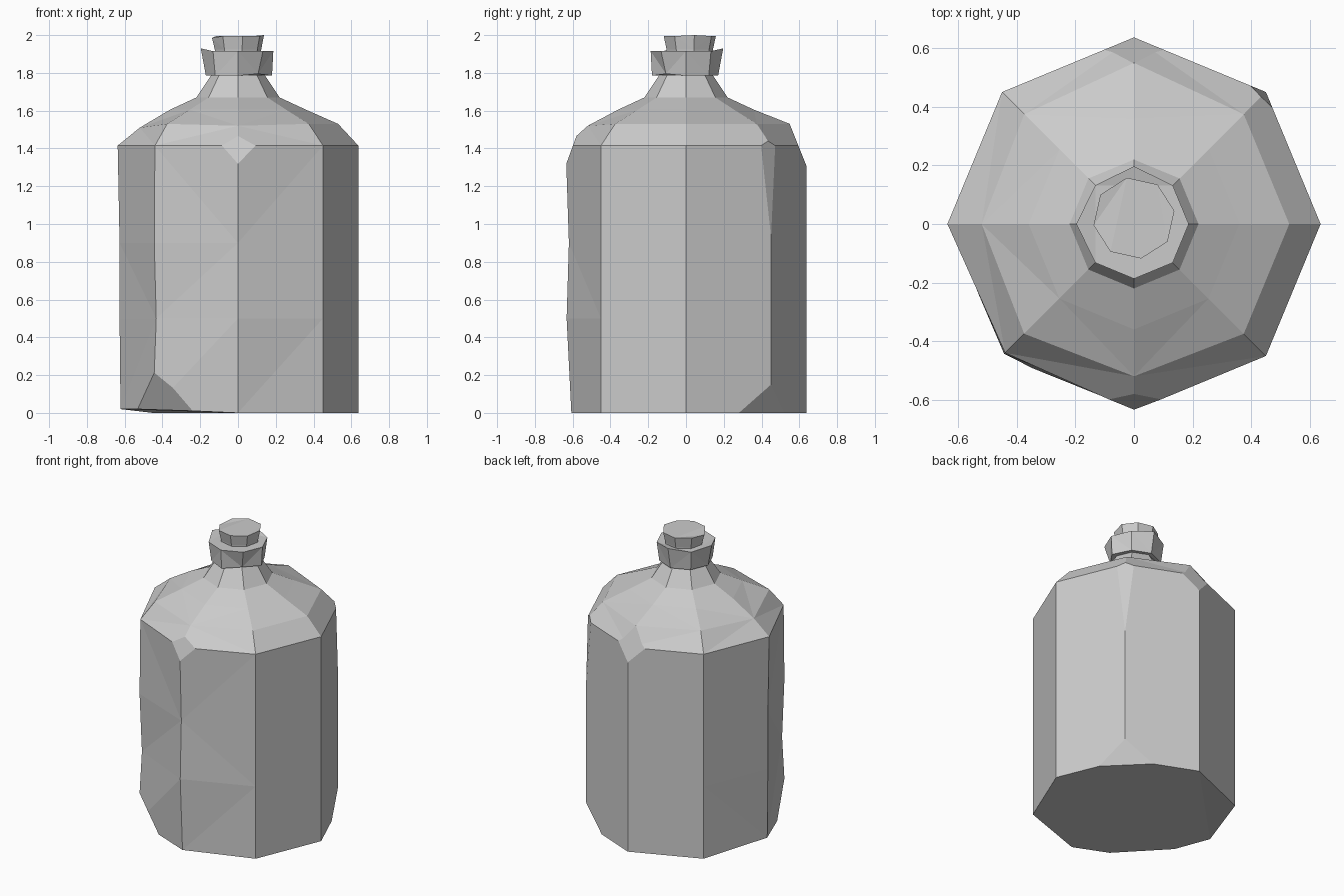
import bpy, bmesh, math
from mathutils import Vector

old = bpy.data.objects.get("Cube")
if old:
    bpy.data.objects.remove(old)

grey = bpy.data.materials.new("stone grey")
grey.use_nodes = True
grey.diffuse_color = (0.6, 0.6, 0.6, 1)
grey.node_tree.nodes["Principled BSDF"].inputs["Base Color"].default_value = (0.6, 0.6, 0.6, 1)

SIDES = 8
FRONT, BACK, FRONT_RIGHT, BACK_LEFT = 270, 90, 225, 45


def lathe(name, rings, dents=None, chips=(), turn=0, centre=(0, 0)):
    """Stack octagonal rings (radius, z); dents shift single corners; chips cut edges flat."""
    dents = dents or {}
    bm = bmesh.new()
    loops = []
    for i, (r, z) in enumerate(rings):
        loop = []
        for k in range(SIDES):
            deg = k * 360 / SIDES
            dr, dz = dents.get((i, deg), (0, 0))
            a = math.radians(deg + turn)
            loop.append(bm.verts.new((centre[0] + (r + dr) * math.cos(a),
                                      centre[1] + (r + dr) * math.sin(a), z + dz)))
        loops.append(loop)
    for low, high in zip(loops, loops[1:]):
        for k in range(SIDES):
            n = (k + 1) % SIDES
            bm.faces.new((low[k], low[n], high[n], high[k]))
    bm.faces.new(loops[0][::-1])
    bm.faces.new(loops[-1])
    bmesh.ops.triangulate(bm, faces=bm.faces)
    for deg, radius, z, slope in chips:
        a = math.radians(deg)
        out = Vector((math.cos(a), math.sin(a), 0))
        cut = bmesh.ops.bisect_plane(
            bm, geom=bm.verts[:] + bm.edges[:] + bm.faces[:],
            plane_co=out * radius + Vector((0, 0, z)),
            plane_no=(out + Vector((0, 0, slope))).normalized(), clear_outer=True)
        edges = [e for e in cut["geom_cut"] if isinstance(e, bmesh.types.BMEdge)]
        bmesh.ops.holes_fill(bm, edges=edges, sides=0)
    bmesh.ops.recalc_face_normals(bm, faces=bm.faces)
    mesh = bpy.data.meshes.new(name)
    bm.to_mesh(mesh)
    bm.free()
    mesh.materials.append(grey)
    obj = bpy.data.objects.new(name, mesh)
    bpy.context.collection.objects.link(obj)
    return obj


# Body with shoulder and neck, worn at a few corners
body_rings = [(0.637, 0), (0.637, 0.5), (0.637, 0.9), (0.637, 1.415),
              (0.53, 1.53), (0.36, 1.605), (0.22, 1.67), (0.14, 1.79)]
body_dents = {
    (0, FRONT): (-0.03, 0), (0, 180): (-0.015, 0.02), (0, FRONT_RIGHT): (0, 0.02),
    (1, FRONT): (-0.005, 0), (1, FRONT_RIGHT): (-0.025, 0), (1, 180): (-0.01, 0),
    (2, FRONT): (-0.017, 0), (2, FRONT_RIGHT): (-0.01, 0), (2, 180): (-0.01, 0),
    (3, FRONT_RIGHT): (-0.015, 0), (4, FRONT): (-0.01, -0.01),
    (4, BACK): (0.02, 0), (4, 180): (-0.01, -0.02),
}
body_chips = [
    (FRONT, 0.637, 1.31, 0.364), (BACK, 0.637, 1.31, 0.4),
    (BACK_LEFT, 0.637, 0.93, 0.045),
    (FRONT_RIGHT, 0.63, 0.22, -0.43), (BACK_LEFT, 0.637, 0.15, -0.47),
]
lathe("bottle_body", body_rings, body_dents, body_chips)

# Collar around the mouth
collar_dents = {(1, 180): (0.01, 0.015), (1, BACK): (0.01, 0.015), (0, 0): (0.01, 0),
                (0, FRONT): (0.01, 0), (0, 315): (-0.02, 0.01)}
lathe("bottle_collar", [(0.17, 1.785), (0.187, 1.915)], collar_dents)

# Stopper
lathe("stopper", [(0.12, 1.88), (0.125, 1.925), (0.14, 1.995)],
      {(2, 0): (0, 0.005), (2, 180): (0, -0.01)}, turn=10, centre=(0, 0.02))
